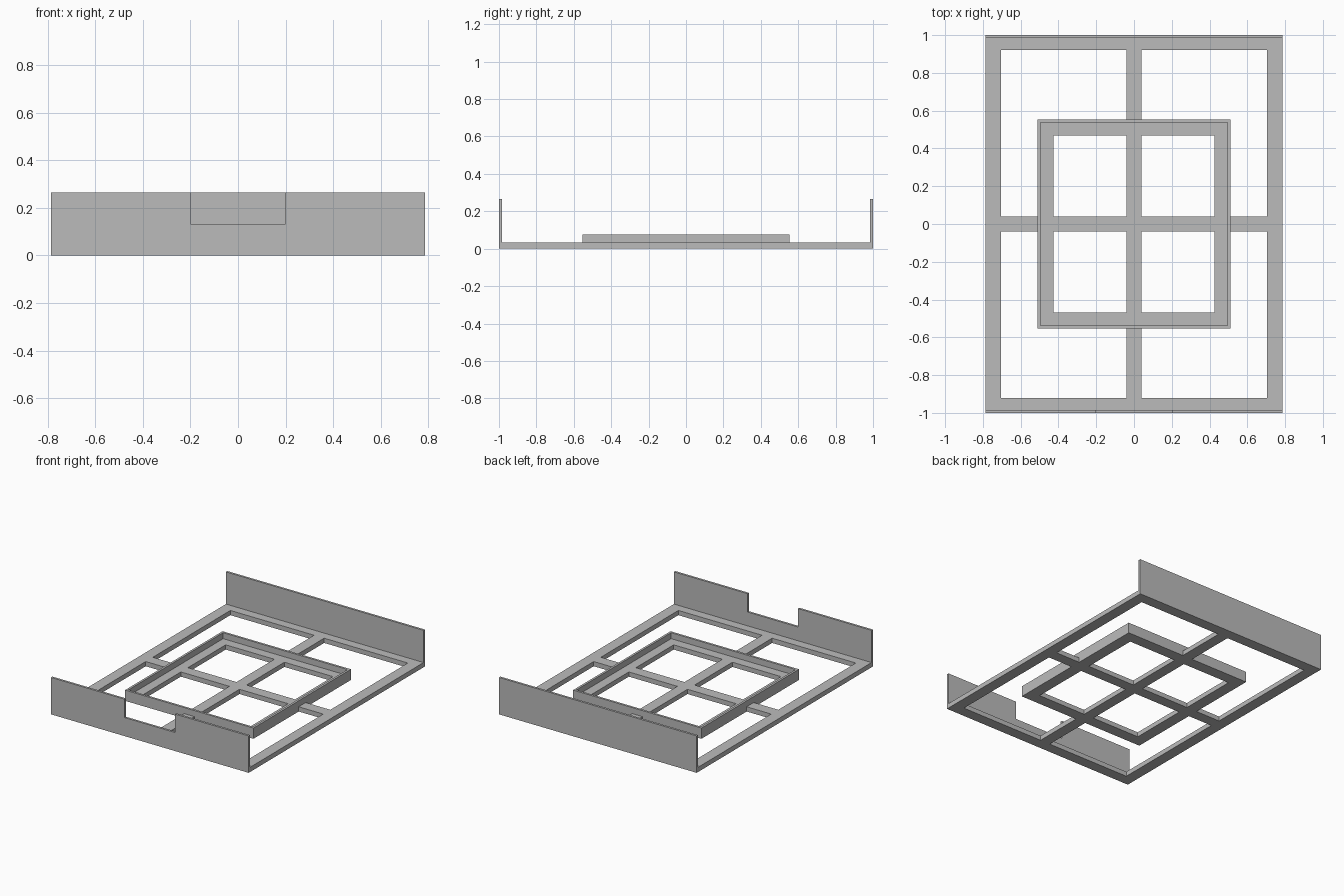
import bpy, bmesh

if "Cube" in bpy.data.objects:
    bpy.data.objects.remove(bpy.data.objects["Cube"])

grey = bpy.data.materials.new("light grey")
grey.diffuse_color = (0.5, 0.5, 0.5, 1)
grey.use_nodes = True
grey.node_tree.nodes["Principled BSDF"].inputs["Base Color"].default_value = grey.diffuse_color

HX, HY = 0.785, 1.0      # outer frame half size
IX, IY = 0.51, 0.553     # inner frame half size
BAR, CROSS, THIN = 0.08, 0.04, 0.016
BASE, LIP, WALL, NOTCH = 0.034, 0.077, 0.265, 0.133


def ring(x, y, w):
    """Test for a point lying on a rectangular ring of width w."""
    return lambda px, py: abs(px) < x and abs(py) < y and (abs(px) > x - w or abs(py) > y - w)


def plate(name, xs, ys, solid, height, place):
    """Fill the solid cells of a grid and extrude them into one seamless part."""
    bm = bmesh.new()
    verts = {}

    def v(a, b):
        if (a, b) not in verts:
            verts[a, b] = bm.verts.new((a, b, 0))
        return verts[a, b]

    for x0, x1 in zip(xs, xs[1:]):
        for y0, y1 in zip(ys, ys[1:]):
            if solid((x0 + x1) / 2, (y0 + y1) / 2):
                bm.faces.new((v(x0, y0), v(x1, y0), v(x1, y1), v(x0, y1)))
    new = bmesh.ops.extrude_face_region(bm, geom=bm.faces[:])["geom"]
    for g in new:
        if isinstance(g, bmesh.types.BMVert):
            g.co.z = height
    for vert in bm.verts:
        vert.co = place(*vert.co)
    bmesh.ops.recalc_face_normals(bm, faces=bm.faces[:])
    mesh = bpy.data.meshes.new(name)
    bm.to_mesh(mesh)
    bm.free()
    mesh.materials.append(grey)
    bpy.context.collection.objects.link(bpy.data.objects.new(name, mesh))


def mirrored(values):
    return sorted([-a for a in values] + list(values))


# Flat base: outer frame, inner frame and the cross bars
outer, inner = ring(HX, HY, BAR), ring(IX, IY, BAR + 0.004)
plate("base_frame",
      mirrored([CROSS, IX - BAR - 0.004, IX, HX - BAR, HX]),
      mirrored([CROSS, IY - BAR - 0.004, IY, HY - BAR, HY]),
      lambda x, y: outer(x, y) or inner(x, y) or abs(x) < CROSS or abs(y) < CROSS,
      BASE, lambda x, y, z: (x, y, z))

# Thin raised lip around the inner frame
plate("inner_lip", mirrored([IX - THIN, IX]), mirrored([IY - THIN, IY]),
      ring(IX, IY, THIN), LIP - BASE, lambda x, y, z: (x, y, z + BASE))

# Upright end walls, the front one notched
plate("front_wall", mirrored([0.2, HX]), [BASE, NOTCH, WALL],
      lambda x, z: abs(x) > 0.2 or z < NOTCH,
      THIN, lambda x, y, z: (x, z - HY, y))
plate("back_wall", [-HX, HX], [BASE, WALL], lambda x, z: True,
      THIN, lambda x, y, z: (x, HY - z, y))
